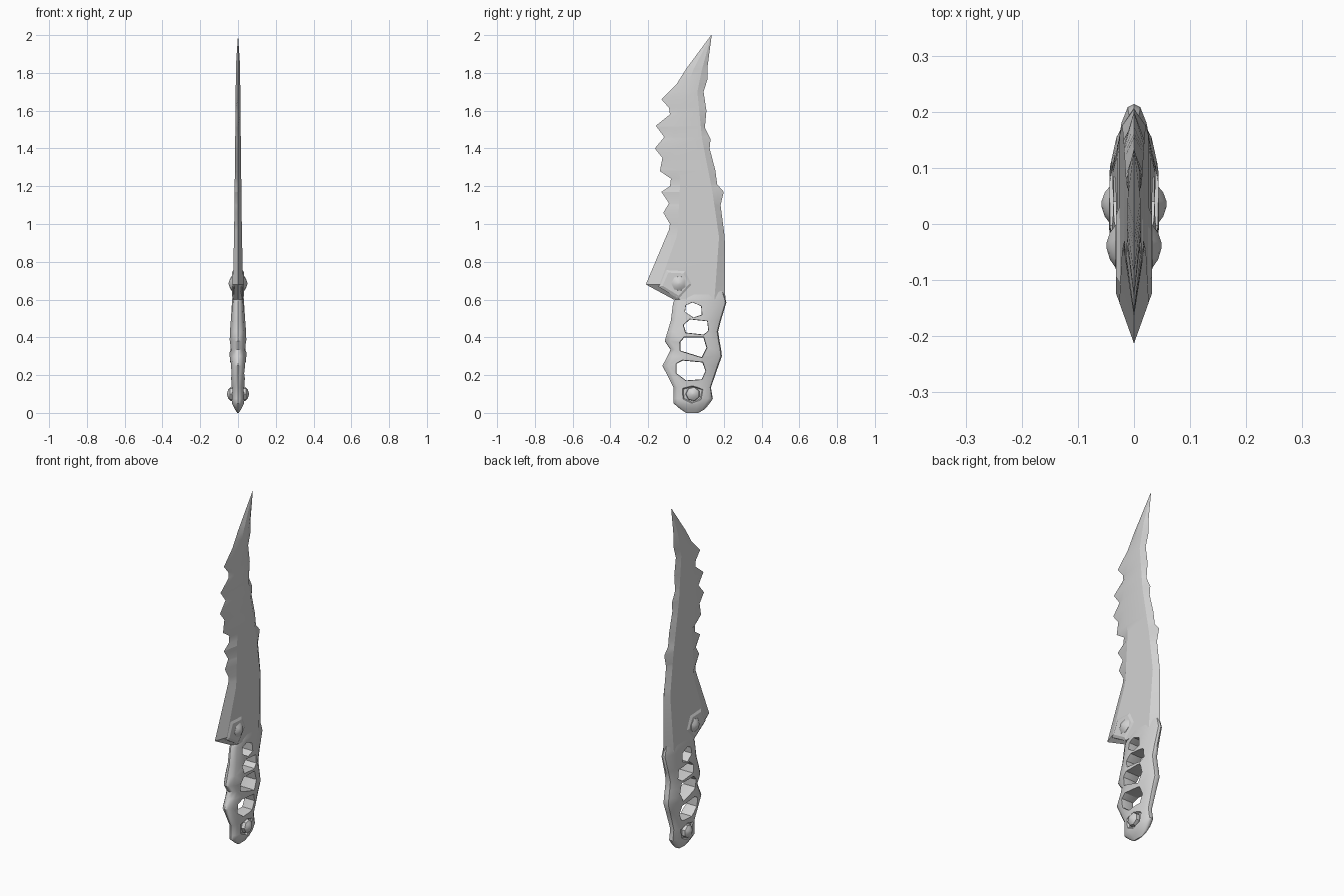
import bpy, bmesh, math
from mathutils import Vector

if "Cube" in bpy.data.objects:
    bpy.data.objects.remove(bpy.data.objects["Cube"])

steel = bpy.data.materials.new("grey steel")
steel.use_nodes = True
GREY = (0.65, 0.65, 0.65, 1)
steel.diffuse_color = GREY
steel.node_tree.nodes["Principled BSDF"].inputs["Base Color"].default_value = GREY


def loft(name, rings, angle=30):
    """Skin a list of equal-length point rings and cap both ends."""
    bm = bmesh.new()
    loops = [[bm.verts.new(p) for p in ring] for ring in rings]
    n = len(loops[0])
    for a, b in zip(loops, loops[1:]):
        for i in range(n):
            j = (i + 1) % n
            bm.faces.new((a[i], a[j], b[j], b[i]))
    bm.faces.new(loops[0])
    bm.faces.new(loops[-1])
    bmesh.ops.remove_doubles(bm, verts=bm.verts, dist=0.0005)
    bmesh.ops.recalc_face_normals(bm, faces=bm.faces)
    mesh = bpy.data.meshes.new(name)
    bm.to_mesh(mesh)
    bm.free()
    ob = bpy.data.objects.new(name, mesh)
    bpy.context.collection.objects.link(ob)
    mesh.materials.append(steel)
    smooth(ob, angle)
    return ob


def activate(ob):
    bpy.ops.object.select_all(action='DESELECT')
    ob.select_set(True)
    bpy.context.view_layer.objects.active = ob


def smooth(ob, angle):
    activate(ob)
    bpy.ops.object.shade_smooth_by_angle(angle=math.radians(angle))


def at(profile, z):
    """Linear lookup of a (z, value) profile listed upward."""
    for (z0, v0), (z1, v1) in zip(profile, profile[1:]):
        if z <= z1:
            return v0 + (v1 - v0) * max(0, z - z0) / (z1 - z0)
    return profile[-1][1]


def across(name, outline, steps, angle=30):
    """Loft a (y, z) outline along x; steps are (x, scale about its centre)."""
    cy = sum(p[0] for p in outline) / len(outline)
    cz = sum(p[1] for p in outline) / len(outline)
    return loft(name, [[(x, cy + (y - cy) * s, cz + (z - cz) * s)
                        for y, z in outline] for x, s in steps], angle)


def cut(ob, cutter):
    cutter.hide_render = True
    activate(ob)
    mod = ob.modifiers.new("cut", 'BOOLEAN')
    mod.operation = 'DIFFERENCE'
    mod.solver = 'EXACT'
    mod.object = cutter
    # keep the cut ahead of the smoothing modifier, if there is one
    bpy.ops.object.modifier_move_to_index(modifier=mod.name, index=0)
    bpy.ops.object.modifier_apply(modifier=mod.name)
    bpy.data.objects.remove(cutter)


# Blade: toothed front edge, two ridges and a wavy back edge
front = [(.60, -.065), (.68, -.213), (.97, -.09), (1.0, -.085), (1.06, -.12),
         (1.11, -.09), (1.17, -.13), (1.20, -.085), (1.24, -.08), (1.28, -.138),
         (1.35, -.125), (1.40, -.165), (1.46, -.115), (1.52, -.16), (1.58, -.085),
         (1.615, -.09), (1.66, -.13), (1.74, -.05), (1.82, 0), (2.0, .133)]
front_ridge = [(.60, -.03), (.68, -.14), (.78, -.09), (.95, -.045), (1.24, -.03),
               (1.40, -.065), (1.52, -.06), (1.66, -.02), (1.82, .04), (2.0, .134)]
back_ridge = [(.60, .15), (.72, .16), (.93, .175), (1.17, .14), (1.45, .085),
              (1.70, .06), (1.82, .085), (2.0, .135)]
back = [(.60, .208), (.93, .205), (1.10, .183), (1.17, .2), (1.21, .165),
        (1.285, .155), (1.40, .125), (1.45, .13), (1.51, .10), (1.60, .108),
        (1.70, .093), (1.77, .115), (1.84, .115), (2.0, .136)]
blade_half = [(.60, .027), (.70, .026), (1.0, .02), (1.6, .013), (1.85, .011),
              (2.0, .0)]

rings = []
for z in sorted({p[0] for p in front + back}):
    f, fr, br, b, t = (at(p, z) for p in (front, front_ridge, back_ridge, back, blade_half))
    rings.append([(0, f, z), (t, fr, z), (t, br, z), (0, b, z), (-t, br, z), (-t, fr, z)])
loft("blade", rings, 14)

# Grip: rounded section following finger swells
grip_rows = [  # z, front y, back y, half thickness
    (0, .0, .065, .004), (.02, -.03, .10, .017), (.05, -.065, .125, .032),
    (.075, -.066, .142, .034), (.135, -.066, .132, .033), (.25, -.125, .172, .041),
    (.30, -.098, .19, .044), (.335, -.082, .186, .045), (.38, -.113, .178, .044),
    (.43, -.098, .17, .043), (.49, -.08, .185, .038), (.585, -.068, .214, .032),
    (.61, -.05, .207, .03), (.66, .02, .19, .02)]
section = [(0, 0), (.025, .4), (.1, .72), (.3, 1), (.65, 1), (.88, .7), (.98, .35), (1, 0)]
section += [(u, -w) for u, w in section[-2:0:-1]]
grip = loft("grip", [[(w * t, f + (b - f) * u, z) for u, w in section]
                     for z, f, b, t in grip_rows], 40)

# Four openings through the grip, waisted in the middle
openings = [
    [(0, .57), (.035, .585), (.08, .565), (.083, .52), (.04, .505), (-.005, .535)],
    [(-.012, .465), (.02, .495), (.112, .485), (.118, .435), (.093, .415), (0, .425)],
    [(-.03, .375), (-.008, .4), (.092, .4), (.108, .345), (.083, .295), (-.03, .33)],
    [(-.05, .26), (-.018, .277), (.087, .267), (.103, .222), (.083, .178), (0, .172),
     (-.05, .21)],
]
for outline in openings:
    cut(grip, across("opening_cutter", outline,
                     [(-.06, 1.09), (-.02, 1), (.02, 1), (.06, 1.09)]))

# Recess around the lower rivet on both sides
recess = [(-.03, .135), (.035, .15), (.103, .13), (.088, .066), (.03, .043), (-.025, .07)]
for side in (1, -1):
    cut(grip, across("recess_cutter", recess,
                     [(side * .022, .75), (side * .06, 1.15)]))
smooth(grip, 40)

# Collar plate at the root of the blade spur
collar = [(-.105, .757), (-.003, .752), (.035, .68), (-.035, .6), (-.145, .668)]
across("spur_collar", collar, [(-.032, .78), (-.024, 1), (.024, 1), (.032, .78)], 15)


# Faceted rivets passing through to both sides
def rivet(name, y, z, r, reach):
    outline = [(y + r * math.cos(a), z + r * math.sin(a))
               for a in (math.tau * (i + .5) / 7 for i in range(7))]
    base = reach - .016
    half = [(base - .012, 1.0), (base, .95), (reach - .006, .6), (reach, .12)]
    across(name, outline, [(-x, s) for x, s in reversed(half)] + half, 35)


rivet("upper_rivet", -.038, .685, .042, .049)
rivet("lower_rivet", .036, .10, .038, .058)
